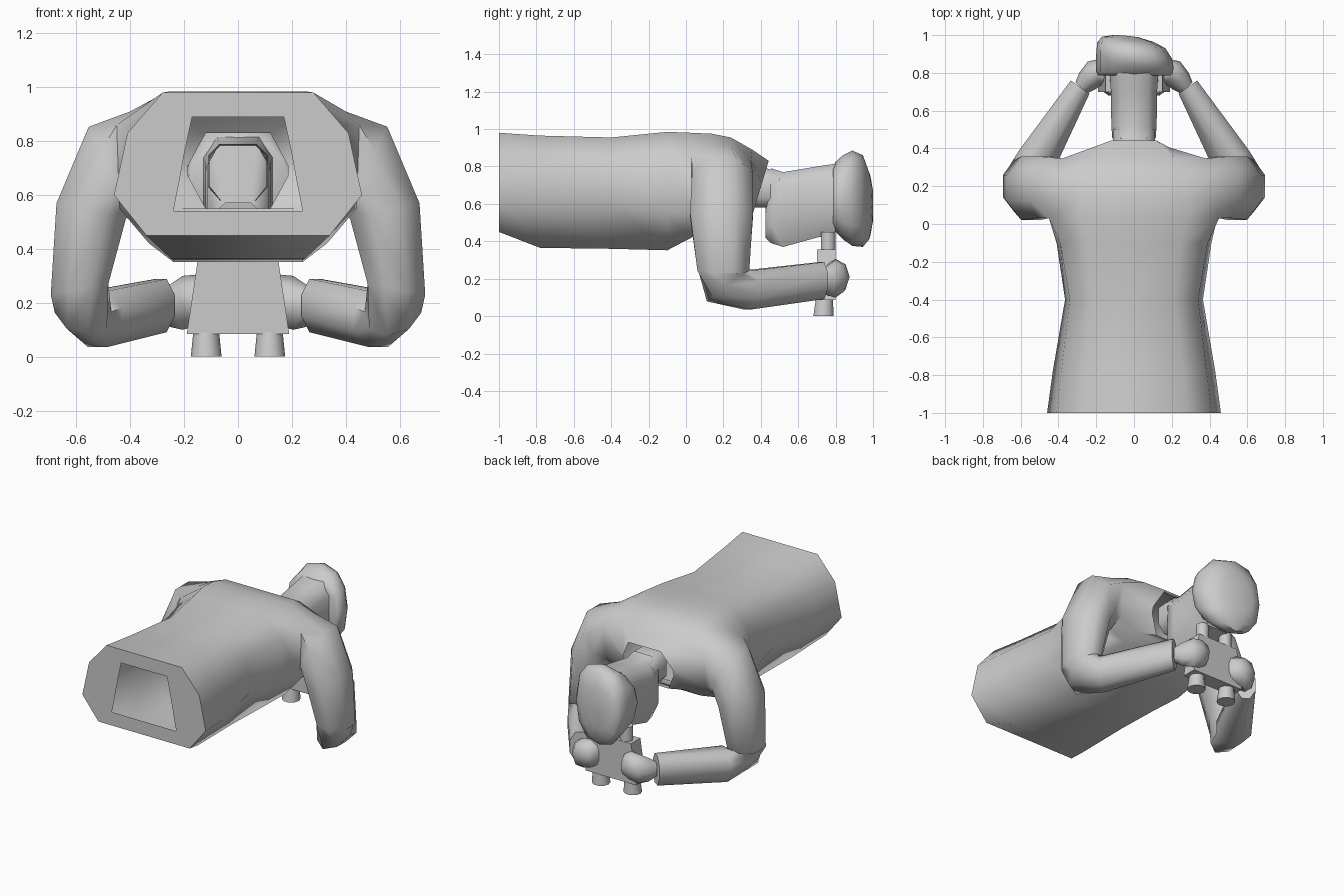
import bpy, bmesh, math
from mathutils import Vector

if "Cube" in bpy.data.objects:
    bpy.data.objects.remove(bpy.data.objects["Cube"])

grey = bpy.data.materials.new("plain grey")
grey.diffuse_color = (0.6, 0.6, 0.6, 1)
grey.use_nodes = True
grey.node_tree.nodes["Principled BSDF"].inputs["Base Color"].default_value = grey.diffuse_color


def finish(name, bm, angle=40):
    bmesh.ops.recalc_face_normals(bm, faces=bm.faces)
    me = bpy.data.meshes.new(name)
    bm.to_mesh(me)
    bm.free()
    me.materials.append(grey)
    ob = bpy.data.objects.new(name, me)
    bpy.context.collection.objects.link(ob)
    bpy.ops.object.select_all(action='DESELECT')
    ob.select_set(True)
    bpy.context.view_layer.objects.active = ob
    bpy.ops.object.shade_smooth_by_angle(angle=math.radians(angle))
    return ob


def skin(bm, a, b, skip=()):
    """Join two rings of vertices with quads."""
    n = len(a)
    for i in range(n):
        if i not in skip:
            j = (i + 1) % n
            bm.faces.new((a[i], a[j], b[j], b[i]))


def add_ring(bm, pts):
    return [bm.verts.new(p) for p in pts]


def loft(name, rings, start=True, end=True, angle=40):
    """Skin a row of equal-sized point rings."""
    bm = bmesh.new()
    vs = [add_ring(bm, r) for r in rings]
    for a, b in zip(vs, vs[1:]):
        skin(bm, a, b)
    if start:
        bm.faces.new(vs[0])
    if end:
        bm.faces.new(vs[-1])
    return finish(name, bm, angle)


def oval(c, u, v, n=8, phase=0.0, power=1.0):
    c, u, v = Vector(c), Vector(u), Vector(v)

    def f(k):
        return math.copysign(abs(k) ** power, k)
    ts = [2 * math.pi * i / n + phase for i in range(n)]
    return [c + u * f(math.cos(t)) + v * f(math.sin(t)) for t in ts]


def mirrored(rings):
    return [[(-p[0], p[1], p[2]) for p in r] for r in rings]


def section(y, half, lean=0.0):
    """Symmetric ring from a right-hand half profile; lean shifts y with height."""
    pts = half + [(-x, z) for x, z in reversed(half)]
    return [(x, y + lean * (z - 0.69), z) for x, z in pts]


# Torso: open shell from the waist opening to the collar
body = [
    section(-1.0, [(.17, .89), (.20, .75), (.22, .64), (.24, .54)]),
    section(-1.0, [(.28, .98), (.41, .83), (.46, .60), (.34, .45)]),
    section(-.78, [(.26, .965), (.385, .83), (.43, .58), (.25, .365)]),
    section(-.40, [(.22, .955), (.34, .83), (.365, .60), (.24, .36)]),
    section(-.10, [(.25, .985), (.39, .86), (.41, .55), (.24, .352)]),
    section(.03, [(.28, .98), (.45, .86), (.44, .55), (.33, .42)]),
    section(.14, [(.28, .975), (.40, .91), (.41, .53), (.31, .46)]),
    section(.24, [(.26, .955), (.38, .91), (.40, .55), (.28, .50)]),
    section(.33, [(.21, .89), (.38, .83), (.37, .61), (.22, .55)], .12),
    section(.40, [(.12, .83), (.185, .71), (.185, .67), (.12, .55)], .3),
]
SHOULDER = (5, 8)  # rings between which the arms grow

# Arms: shoulder, upper arm, elbow, forearm, wrist
G, PH = 1.07, math.radians(-67.5)
arm = [oval(c, Vector(u) * G, Vector(v) * G, 8, PH) for c, u, v in (
    ((.475, .195, .70), (.08, 0, .155), (0, .165, 0)),
    ((.545, .19, .54), (.13, 0, .03), (0, .17, 0)),
    ((.588, .20, .25), (.108, 0, -.02), (0, .14, 0)),
    ((.575, .225, .165), (.098, .035, .03), (-.02, .10, .075)),
    ((.52, .33, .14), (.09, .06, 0), (0, 0, .105)),
    ((.285, .725, .19), (.05, .035, 0), (0, 0, .10)))]

bm = bmesh.new()
rows = [add_ring(bm, r) for r in body]
a, b = SHOULDER
for k in range(len(rows) - 1):
    skin(bm, rows[k], rows[k + 1], skip=(1, 5) if a <= k < b else ())
for rings, up, low in ((arm, 1, 2), (mirrored(arm), 6, 5)):
    span = rows[a:b + 1]
    prev = [r[up] for r in span] + [r[low] for r in reversed(span)]
    for pts in rings:
        ring = add_ring(bm, pts)
        skin(bm, prev, ring)
        prev = ring
    bm.faces.new(prev)
finish("torso_and_arms", bm, 58)

# Hands: rounded mitts wrapped around the binoculars
hand = [
    oval((.28, .72, .19), (.03, .03, 0), (0, 0, .05)),
    oval((.25, .755, .19), (.04, .045, 0), (0, 0, .08)),
    oval((.205, .80, .20), (.04, .06, 0), (0, 0, .10)),
    oval((.15, .80, .21), (.03, .075, 0), (0, 0, .095)),
    oval((.10, .79, .21), (.02, .075, 0), (0, 0, .07)),
    oval((.08, .77, .21), (.01, .04, 0), (0, 0, .035)),
]
loft("right_hand", hand, angle=55)
loft("left_hand", mirrored(hand), angle=55)


# Head and neck: face turned downwards, open at the neck
def skull(y, lo, hi, w):
    h = hi - lo
    return section(y, [(w * .6, hi), (w, hi - h * .2), (w, lo + h * .25), (w * .6, lo)])


loft("neck", [skull(.36, .58, .79, .105), skull(.43, .58, .79, .11),
              skull(.50, .57, .77, .11)], start=False, end=False, angle=60)
loft("head", [skull(.425, .42, .57, .08), skull(.455, .39, .79, .115),
              skull(.52, .37, .77, .12), skull(.70, .42, .80, .122),
              skull(.80, .44, .815, .13)], start=False, angle=60)

# Soft cap, leaning to one side
cap = [(.785, -.19, .19, .48, .80), (.80, -.20, .205, .45, .825),
       (.84, -.20, .21, .41, .86), (.89, -.20, .20, .375, .885),
       (.945, -.195, .165, .37, .86), (.975, -.17, .10, .41, .77),
       (.992, -.11, .02, .50, .68)]
rings = []
for k, (y, x0, x1, lo, hi) in enumerate(cap):
    ring = oval(((x0 + x1) / 2, y, (lo + hi) / 2), ((x1 - x0) / 2, 0, 0),
                (0, 0, (hi - lo) / 2), 12, 0, .85)
    for p in ring:
        p.y = min(1.0, p.y - .12 * p.x * k / 6)
    rings.append(ring)
loft("cap", rings, angle=50)

# Binoculars: flared bridge, two barrels and two eyepieces
loft("binocular_bridge", [
    [(x * w, y, z) for x, y in ((-1, .70), (1, .70), (1, .80), (-1, .80))]
    for w, z in ((.19, .085), (.17, .22), (.15, .355))])
for s, side in ((1, "right"), (-1, "left")):
    for part, x, levels in (
        ("barrel", .118, [(.735, 0, .057), (.74, .09, .048)]),
        ("eyepiece", .09, [(.76, .35, .04), (.76, .45, .04)]),
    ):
        loft(side + "_" + part, [oval((s * x, y, z), (r, 0, 0), (0, r, 0), 10)
                                 for y, z, r in levels])
